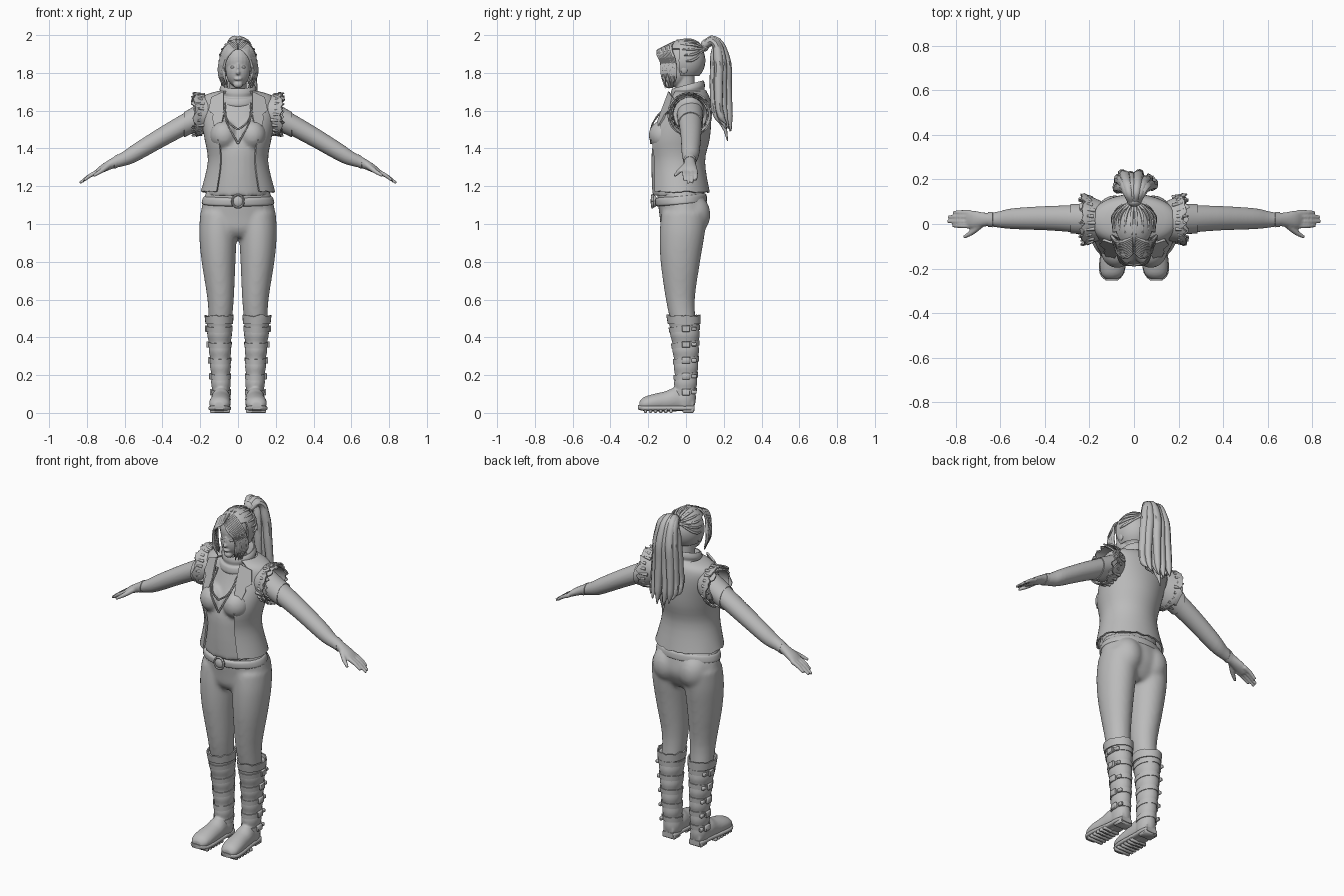
import bpy, bmesh, math, random
from math import sin, cos, pi, tau
from mathutils import Vector

random.seed(4)
if "Cube" in bpy.data.objects:
    bpy.data.objects.remove(bpy.data.objects["Cube"])

grey = bpy.data.materials.new("plain grey")
grey.use_nodes = True
grey.diffuse_color = (0.5, 0.5, 0.5, 1)
grey.node_tree.nodes["Principled BSDF"].inputs["Base Color"].default_value = grey.diffuse_color
parts = []
sides = (("left", 1), ("right", -1))


def add(name, data):
    obj = bpy.data.objects.new(name, data)
    bpy.context.collection.objects.link(obj)
    data.materials.append(grey)
    parts.append(obj)
    return obj


def finish(name, bm):
    bmesh.ops.recalc_face_normals(bm, faces=bm.faces)
    mesh = bpy.data.meshes.new(name)
    bm.to_mesh(mesh)
    bm.free()
    return add(name, mesh)


def smooth_path(rings, steps):
    """Catmull-Rom interpolation through the given rings."""
    knots = [Vector(ring) for ring in rings]
    knots = [knots[0]] + knots + [knots[-1]]
    path = []
    for before, start, end, after in zip(knots, knots[1:], knots[2:], knots[3:]):
        tangent_in, tangent_out = (end - before) / 2, (after - start) / 2
        for step in range(steps):
            t = step / steps
            ease = t * t * (3 - 2 * t)
            path.append(start.lerp(end, ease) + tangent_in * t * (1 - t) ** 2
                        - tangent_out * t * t * (1 - t))
    return path + [knots[-1]]


def loft(name, rings, axis="z", side=1, segments=28, gap=0, tilt=0, box=1, ragged=0, thick=0):
    """Skin ellipses (station, u, v, ru, rv); gap opens the front, thick makes a shell."""
    bm = bmesh.new()
    jag = [random.uniform(-ragged, ragged) for _ in range(segments + 1)]
    stations = smooth_path(rings, 4)
    count = segments + 1 if gap else segments
    loops = []
    for station, u, v, ru, rv in stations:
        loop = []
        for i in range(count):
            angle = -pi / 2 + gap + (tau - 2 * gap) * i / segments
            c, d = cos(angle), sin(angle)
            p = u + ru * math.copysign(abs(c) ** box, c)
            q = v + rv * math.copysign(abs(d) ** box, d)
            w = station + tilt * d + (jag[i] if len(loops) == len(stations) - 1 else 0)
            x, y, z = {"z": (p, q, w), "x": (w, p, q), "y": (p, w, q)}[axis]
            loop.append(bm.verts.new((x * side, y, z)))
        loops.append(loop)
    for lower, upper in zip(loops, loops[1:]):
        for i in range(segments):
            j = (i + 1) % count
            bm.faces.new((lower[i], lower[j], upper[j], upper[i]))
    if not thick:
        bm.faces.new(loops[0])
        bm.faces.new(loops[-1])
    obj = finish(name, bm)
    if thick:
        shell(obj, thick)
    return obj


def shell(obj, thick):
    mod = obj.modifiers.new("Thickness", "SOLIDIFY")
    mod.thickness, mod.offset = thick, 0


def ball(name, centre, scale):
    bm = bmesh.new()
    bmesh.ops.create_uvsphere(bm, u_segments=24, v_segments=16, radius=1)
    bmesh.ops.scale(bm, vec=scale, verts=bm.verts)
    bmesh.ops.translate(bm, vec=centre, verts=bm.verts)
    return finish(name, bm)


def block(name, centre, size):
    bm = bmesh.new()
    bmesh.ops.create_cube(bm, size=1)
    bmesh.ops.scale(bm, vec=size, verts=bm.verts)
    bmesh.ops.translate(bm, vec=centre, verts=bm.verts)
    mod = finish(name, bm).modifiers.new("Bevel", "BEVEL")
    mod.width = min(size) / 5


def tubes(name, paths):
    """Round tapered strands; each path is a list of (x, y, z, radius)."""
    curve = bpy.data.curves.new(name, "CURVE")
    curve.dimensions, curve.bevel_depth, curve.bevel_resolution = "3D", 1, 2
    curve.resolution_u, curve.use_fill_caps = 5, True
    for path in paths:
        spline = curve.splines.new("BEZIER")
        spline.bezier_points.add(len(path) - 1)
        for point, (x, y, z, radius) in zip(spline.bezier_points, path):
            point.co, point.radius = (x, y, z), radius
            point.handle_left_type = point.handle_right_type = "AUTO"
    return add(name, curve)


def select(objects):
    bpy.ops.object.select_all(action="DESELECT")
    for obj in objects:
        obj.select_set(True)
    bpy.context.view_layer.objects.active = objects[0]
    bpy.ops.object.convert(target="MESH")


def fuse(name, objects, voxel, rounds):
    """Join closed pieces and melt them into one smooth skin."""
    select(objects)
    bpy.ops.object.join()
    for obj in objects[1:]:
        parts.remove(obj)
    objects[0].name = name
    mod = objects[0].modifiers.new("Melt", "REMESH")
    mod.mode, mod.voxel_size = "VOXEL", voxel
    mod = objects[0].modifiers.new("Soften", "SMOOTH")
    mod.iterations = rounds


def boot_ring(z, grow=0):
    """Cross-section of the boot shaft at a height, widening upward."""
    t = z * 2
    return (z, .086 + .014 * t, .012 * (sin(pi * t) - 1), .045 + .023 * t * t + grow, .054 + .028 * t * t + grow)


# Trousers
pants = [loft("hips", [(1.18, 0, -.03, .165, .125), (1.12, 0, -.02, .186, .13), (1.04, 0, -.01, .2, .13),
                       (.97, 0, -.02, .2, .11), (.93, 0, -.02, .15, .08)])]
for label, side in sides:
    pants.append(loft("leg", [(1.06, .1, -.01, .1, .12), (.95, .106, -.02, .1, .12), (.8, .103, -.03, .09, .105),
                              (.6, .092, -.03, .07, .077), (.45, .095, -.01, .06, .065)], side=side))
    pants.append(ball("seat", (.086 * side, .03, 1.05), (.09, .1, .11)))
fuse("trousers", pants, .011, 8)

# Shirt with bust
shirt = [loft("shirt", [(1.15, 0, -.04, .163, .138), (1.3, 0, -.047, .145, .136), (1.43, 0, -.04, .153, .134),
                        (1.58, 0, 0, .17, .11), (1.65, 0, .01, .15, .09), (1.69, 0, .01, .08, .06)])]
for label, side in sides:
    shirt.append(ball("bust", (.075 * side, -.118, 1.47), (.075, .08, .08)))
fuse("shirt", shirt, .01, 5)

# Open vest, lapels and ragged armholes
loft("vest", [(1.7, 0, .015, .1, .085), (1.67, 0, .015, .185, .105), (1.6, 0, .005, .197, .125),
              (1.46, 0, -.04, .174, .162), (1.33, 0, -.047, .155, .143), (1.17, 0, -.036, .192, .156)],
     segments=40, gap=.62, ragged=.005, thick=.01)
for label, side in sides:
    bm = bmesh.new()
    outline = [(.075, -.09, 1.7), (.14, -.07, 1.67), (.155, -.09, 1.6), (.13, -.11, 1.58),
               (.135, -.12, 1.56), (.105, -.185, 1.44), (.075, -.135, 1.58)]
    bm.faces.new([bm.verts.new((x * side, y, z)) for x, y, z in outline])
    shell(finish(label + "_lapel", bm), .01)
    for layer, inset in (("outer", 0), ("inner", .01)):
        loft(f"{label}_{layer}_ragged_armhole",
             [(.15, .015, 1.59, .085, .08), (.195, .02, 1.58, .1 - inset, .105 - inset),
              (.226 + inset, .02, 1.58, .115 - inset * 2, .115 - inset * 2)],
             "x", side, segments=40, ragged=.014, thick=.008)
    frill = []
    for i in range(22):
        c, d = cos(tau * i / 22), sin(tau * i / 22)
        frill.append([(side * random.uniform(.17, .2), .02 + .1 * c, 1.58 + .105 * d, .009),
                      (side * random.uniform(.21, .245), .02 + .113 * c, 1.58 + .114 * d, .004)])
    tubes(label + "_armhole_frill", frill)

# Cowl and necklace
loft("cowl", [(1.63, 0, .005, .09, .085), (1.65, 0, .005, .11, .1), (1.68, 0, .01, .107, .1),
              (1.69, 0, .01, .092, .088), (1.715, 0, .01, .097, .09), (1.737, 0, .01, .08, .078),
              (1.66, 0, .01, .05, .05)], tilt=.022)
for label, width, low in (("long", .085, 1.425), ("short", .07, 1.5)):
    tubes(label + "_necklace", [[(0, -.186, low, .005), (side * width * .7, -.172, 1.54, .004),
                                 (side * width, -.09, 1.64, .004)] for _, side in sides])

# Belt and buckle
loft("belt", [(1.105, 0, -.022, .186, .128), (1.112, 0, -.025, .192, .137), (1.14, 0, -.028, .184, .137),
              (1.15, 0, -.028, .17, .128)], tilt=.012)
ball("buckle", (0, -.17, 1.12), (.03, .018, .032))
tubes("buckle_rim", [[(.03 * cos(tau * i / 12), -.178, 1.12 + .033 * sin(tau * i / 12), .006) for i in range(13)]])

for label, side in sides:
    # Arm, sleeve, cuff and hand
    arm = [loft("arm", [(.14, .02, 1.59, .06, .065), (.23, .022, 1.555, .062, .062), (.38, .026, 1.474, .055, .058),
                        (.54, .024, 1.38, .047, .051), (.61, .02, 1.344, .036, .038), (.66, .02, 1.324, .03, .03),
                        (.725, .02, 1.29, .04, .022), (.755, .022, 1.27, .037, .014)], "x", side)]
    fingers = [[(.685 * side, 0, 1.31, .016), (.725 * side, -.035, 1.28, .013), (.765 * side, -.06, 1.255, .008)]]
    for i, tip in enumerate((.815, .838, .834, .812)):
        y = -.008 + .02 * i
        fingers.append([(.735 * side, y, 1.28, .013), (.78 * side, y, 1.258, .011),
                        (tip * side, y, 1.72 - .6 * tip, .008)])
    arm.append(tubes("fingers", fingers))
    fuse(label + "_arm", arm, .0055, 2)
    loft(label + "_sleeve", [(.17, .02, 1.585, .066, .07), (.285, .024, 1.526, .064, .064)], "x", side, thick=.005)
    loft(label + "_wrist_cuff", [(.635, .02, 1.335, .033, .033), (.655, .02, 1.325, .031, .031)],
         "x", side, thick=.004)

    # Boot with slouched folds, ragged top and sole
    shaft = [boot_ring(.03 + .0425 * i, .005 * (i % 2)) for i in range(12)]
    foot = [(.043, .088, .05, .035, .035), (-.05, .09, .07, .05, .062), (-.11, .092, .06, .053, .054),
            (-.18, .096, .053, .057, .045), (-.225, .098, .046, .05, .036), (-.247, .1, .04, .028, .02)]
    fuse(label + "_boot", [loft("shaft", shaft, side=side), loft("foot", foot, "y", side)], .007, 3)
    loft(label + "_boot_top", [boot_ring(.47, .004), boot_ring(.515, .004)], side=side, ragged=.006, thick=.007)
    loft(label + "_sole", [(.046, .088, .025, .035, .014), (.02, .088, .025, .046, .014), (-.06, .09, .025, .05, .014),
                           (-.17, .096, .025, .06, .014), (-.225, .1, .025, .053, .014), (-.253, .1, .03, .028, .012)],
         "y", side, box=.6)
    block(label + "_heel", (.088 * side, .012, .014), (.084, .06, .028))
    for i in range(6):
        block(f"{label}_sole_lug_{i}", (.096 * side, -.08 - .027 * i, .01), (.105, .017, .02))

    # Boot straps and outside buckles
    for i in range(5):
        z = .11 + .084 * i
        _, middle, _, reach, _ = boot_ring(z, .006)
        loft(f"{label}_strap_{i}", [boot_ring(z - .014, .004), boot_ring(z + .014, .004)],
             side=side, tilt=.008, thick=.004)
        block(f"{label}_strap_buckle_{i}", ((middle + reach) * side, 0, z), (.014, .042, .034))
        block(f"{label}_strap_end_{i}", ((middle + reach * .8) * side, .042, z), (.018, .028, .02))

# Head, neck and face
fuse("head", [ball("skull", (0, -.015, 1.865), (.08, .1, .1)),
              ball("face", (0, -.052, 1.81), (.064, .066, .086)),
              ball("chin", (0, -.088, 1.738), (.026, .024, .02)),
              ball("nose", (0, -.12, 1.8), (.011, .015, .011)),
              ball("nose_bridge", (0, -.114, 1.825), (.008, .011, .026)),
              ball("lips", (0, -.11, 1.768), (.021, .011, .009)),
              loft("neck", [(1.62, 0, .01, .06, .055), (1.68, 0, 0, .046, .05), (1.79, 0, -.01, .046, .055)])],
     .005, 3)
for label, side in sides:
    ball(label + "_eye", (.027 * side, -.103, 1.83), (.014, .01, .007))
    ball(label + "_ear", (.083 * side, -.01, 1.825), (.01, .02, .03))

# Hair cap opened around the face
cap = ball("hair_cap", (0, -.01, 1.865), (.094, .108, .11))
bm = bmesh.new()
bm.from_mesh(cap.data)
bmesh.ops.delete(bm, geom=[v for v in bm.verts if v.co.z < 1.775 or (v.co.y < -.045 and v.co.z < 1.915)])
bm.to_mesh(cap.data)
bm.free()
shell(cap, .01)

# Parted fringe of thin locks, and combed ridges
for label, side in sides:
    fringe, ridges = [], []
    for i in range(11):
        inward, forward = .0025 * i, .007 * i
        fringe.append([(side * .006, -.06 - forward, 1.966 - forward / 2, .005),
                       (side * (.06 - inward), -.08 - forward, 1.938 - inward, .008),
                       (side * (.095 - inward), -.06 - forward, 1.855, .008),
                       (side * (.097 - inward), -.055 - forward, 1.785, .008),
                       (side * (.078 - inward), -.06 - forward * .7, random.uniform(1.715, 1.755), .002)])
    for i in range(6):
        c, d = cos(.1 + .3 * i), sin(.1 + .3 * i)
        ridges.append([(side * .098 * d, -.05 + .01 * i, 1.865 + .108 * c, .004),
                       (side * .095 * d, .035, 1.87 + .103 * c, .007), (side * .02 * d, .1, 1.93, .005)])
    tubes(label + "_fringe", fringe)
    tubes(label + "_combed_hair", ridges)

# Ponytail and tie, strands packed in a spiral
ball("hair_tie", (0, .1, 1.945), (.03, .022, .032))
tail = []
for i in range(15):
    spread = (i / 14) ** .5
    u, d = spread * cos(i * 2.4), spread * sin(i * 2.4)
    tail.append([(u * .015, .095, 1.945 + d * .012, .015), (u * .04, .145, 1.967 + d * .012, .02),
                 (u * .065, .178 + d * .034, 1.88, .026), (u * .085, .182 + d * .044, 1.72, .024),
                 (u * .095, .195 + d * .04, 1.57, .019),
                 (u * .09, .22 + d * .022, 1.44 + .09 * abs(u) + random.uniform(0, .05), .003)])
tubes("ponytail", tail)

# Bake modifiers and smooth shading
select(parts)
bpy.ops.object.shade_smooth_by_angle(angle=math.radians(45))
